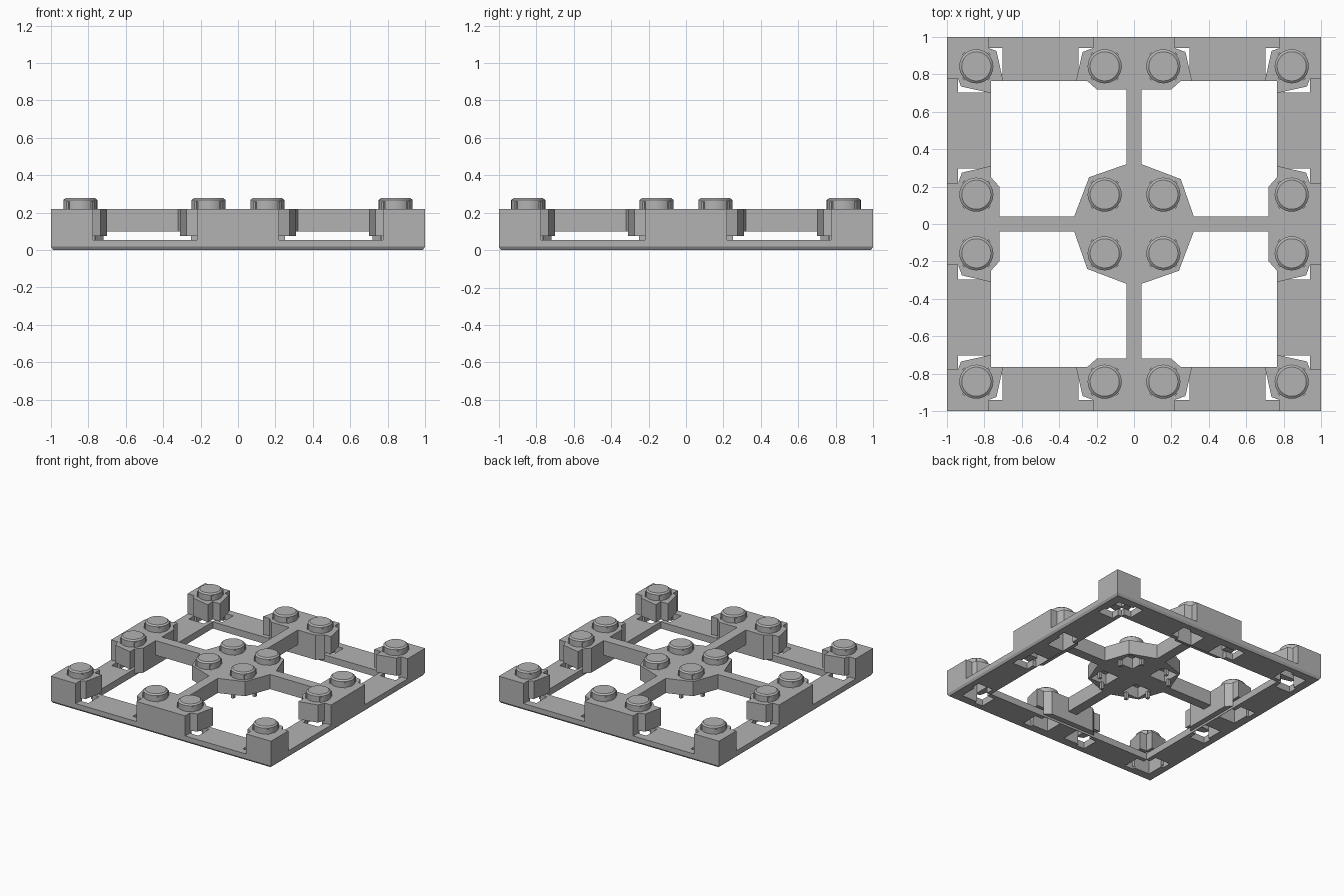
import bpy, bmesh, math
from mathutils import Matrix, Vector

if "Cube" in bpy.data.objects:
    bpy.data.objects.remove(bpy.data.objects["Cube"])

GREY = (0.45, 0.45, 0.45, 1)
mat = bpy.data.materials.new("grey plastic")
mat.use_nodes = True
mat.diffuse_color = GREY
mat.node_tree.nodes["Principled BSDF"].inputs["Base Color"].default_value = GREY

TOP, RAIL, EDGE = 0.22, 0.055, 0.765
NEAR, FAR = 0.157, 0.843          # stud spacing
SIDES = ["front", "left", "back", "right"]
CORNERS = ["front_right", "front_left", "back_left", "back_right"]


def add_prism(bm, outline, levels):
    """Stack scaled copies of an outline; levels are (z, scale)."""
    rings = [[bm.verts.new((x * s, y * s, z)) for x, y in outline] for z, s in levels]
    n = len(outline)
    for low, high in zip(rings, rings[1:]):
        for i in range(n):
            j = (i + 1) % n
            bm.faces.new((low[i], low[j], high[j], high[i]))
    bm.faces.new(rings[0][::-1])
    bm.faces.new(rings[-1])


def box(x0, x1, y0, y1):
    return [(x0, y0), (x1, y0), (x1, y1), (x0, y1)]


def turned(outline, k):
    m = Matrix.Rotation(k * math.pi / 2, 2)
    return [tuple(m @ Vector(p)) for p in outline]


def finish(name, bm):
    bmesh.ops.recalc_face_normals(bm, faces=bm.faces)
    mesh = bpy.data.meshes.new(name)
    bm.to_mesh(mesh)
    bm.free()
    mesh.materials.append(mat)
    ob = bpy.data.objects.new(name, mesh)
    bpy.context.collection.objects.link(ob)
    return ob


def part(name, outline, z0, z1):
    bm = bmesh.new()
    add_prism(bm, outline, [(z0, 1), (z1, 1)])
    return finish(name, bm)


def cut(ob, cutter):
    mod = ob.modifiers.new("cut", 'BOOLEAN')
    mod.object = cutter
    mod.solver = 'EXACT'
    bpy.context.view_layer.update()
    done = bpy.data.meshes.new_from_object(
        ob.evaluated_get(bpy.context.evaluated_depsgraph_get()))
    ob.modifiers.clear()
    ob.data = done


# Cutters: sockets under the studs, and the windows with clip slots
grid = [-FAR, -NEAR, NEAR, FAR]
bm = bmesh.new()
for x in grid:
    for y in grid:
        add_prism(bm, box(x - 0.075, x + 0.075, y - 0.075, y + 0.075), [(-0.1, 1), (0.19, 1)])
sockets = finish("socket_cutter", bm)

bm = bmesh.new()
add_prism(bm, box(-EDGE, EDGE, -EDGE, EDGE), [(-0.1, 1), (0.3, 1)])
for k in range(4):
    for x in (-0.74, -0.26, 0.26, 0.74):
        add_prism(bm, turned(box(x - 0.038, x + 0.038, -0.94, -0.8), k), [(-0.1, 1), (0.3, 1)])
windows = finish("window_cutter", bm)
for c in (sockets, windows):
    c.hide_render = True

# Low outer frame with a chamfered foot
bm = bmesh.new()
add_prism(bm, box(-1, 1, -1, 1), [(0, 0.988), (0.018, 1), (RAIL, 1)])
frame = finish("outer_frame", bm)
cut(frame, windows)
cut(frame, sockets)

# Tall blocks on the corners and edge centres, with overhanging clip flanges
half_edge = [(0.22, -1), (0.22, -EDGE), (0.25, -EDGE), (0.2, -0.72)]
edge_core = half_edge + [(-x, y) for x, y in half_edge[::-1]]
edge_wing = [(0.22, -0.94), (0.275, -0.92), (0.31, -EDGE), (0.22, -EDGE)]
corner_core = box(-1, -0.775, -1, -0.775)
corner_wing = [(-0.775, -0.94), (-0.735, -0.925), (-0.7, -EDGE), (-0.775, -EDGE)]
for k in range(4):
    block = part("edge_block_" + SIDES[k], turned(edge_core, k), 0.018, TOP)
    cut(block, sockets)
    post = part("corner_block_" + CORNERS[k], turned(corner_core, k), 0.018, TOP)
    cut(post, sockets)
    bm = bmesh.new()
    for wing in (edge_wing, [(-x, y) for x, y in edge_wing],
                 corner_wing, [(y, x) for x, y in corner_wing]):
        add_prism(bm, turned(wing, k), [(0.075, 1), (TOP, 1)])
    finish("clip_flanges_" + SIDES[k], bm)
    part("cross_bar_" + SIDES[k], turned(box(-0.04, 0.04, -0.73, -0.3), k), 0.1, TOP)

# Raised centre hub with short legs below
hub_quarter = [(0.32, 0.04), (0.25, 0.24), (0.04, 0.32)]
hub = part("centre_hub", [p for k in range(4) for p in turned(hub_quarter, k)], 0.1, TOP)
cut(hub, sockets)
bm = bmesh.new()
for k in range(4):
    for x, y in ((0.235, 0.12), (0.12, 0.235)):
        add_prism(bm, turned(box(x - 0.012, x + 0.012, y - 0.012, y + 0.012), k),
                  [(0.05, 1), (0.11, 1)])
finish("hub_legs", bm)

# Round studs with four diagonal ribs
circle = [(math.cos(a * math.pi / 16), math.sin(a * math.pi / 16)) for a in range(32)]
for i, x in enumerate(grid):
    for j, y in enumerate(grid):
        bm = bmesh.new()
        add_prism(bm, circle, [(TOP - 0.01, 0.091), (0.268, 0.091), (0.278, 0.078)])
        for k in range(4):
            rib = [tuple(Matrix.Rotation(math.pi / 4, 2) @ Vector(p))
                   for p in box(0.08, 0.099, -0.008, 0.008)]
            add_prism(bm, turned(rib, k), [(TOP - 0.01, 1), (0.26, 1)])
        bmesh.ops.translate(bm, vec=(x, y, 0), verts=bm.verts)
        stud = finish(f"stud_{i + 1}_{j + 1}", bm)
        bpy.ops.object.select_all(action='DESELECT')
        stud.select_set(True)
        bpy.context.view_layer.objects.active = stud
        bpy.ops.object.shade_smooth_by_angle(angle=math.radians(35))

for c in (sockets, windows):
    bpy.data.objects.remove(c)
